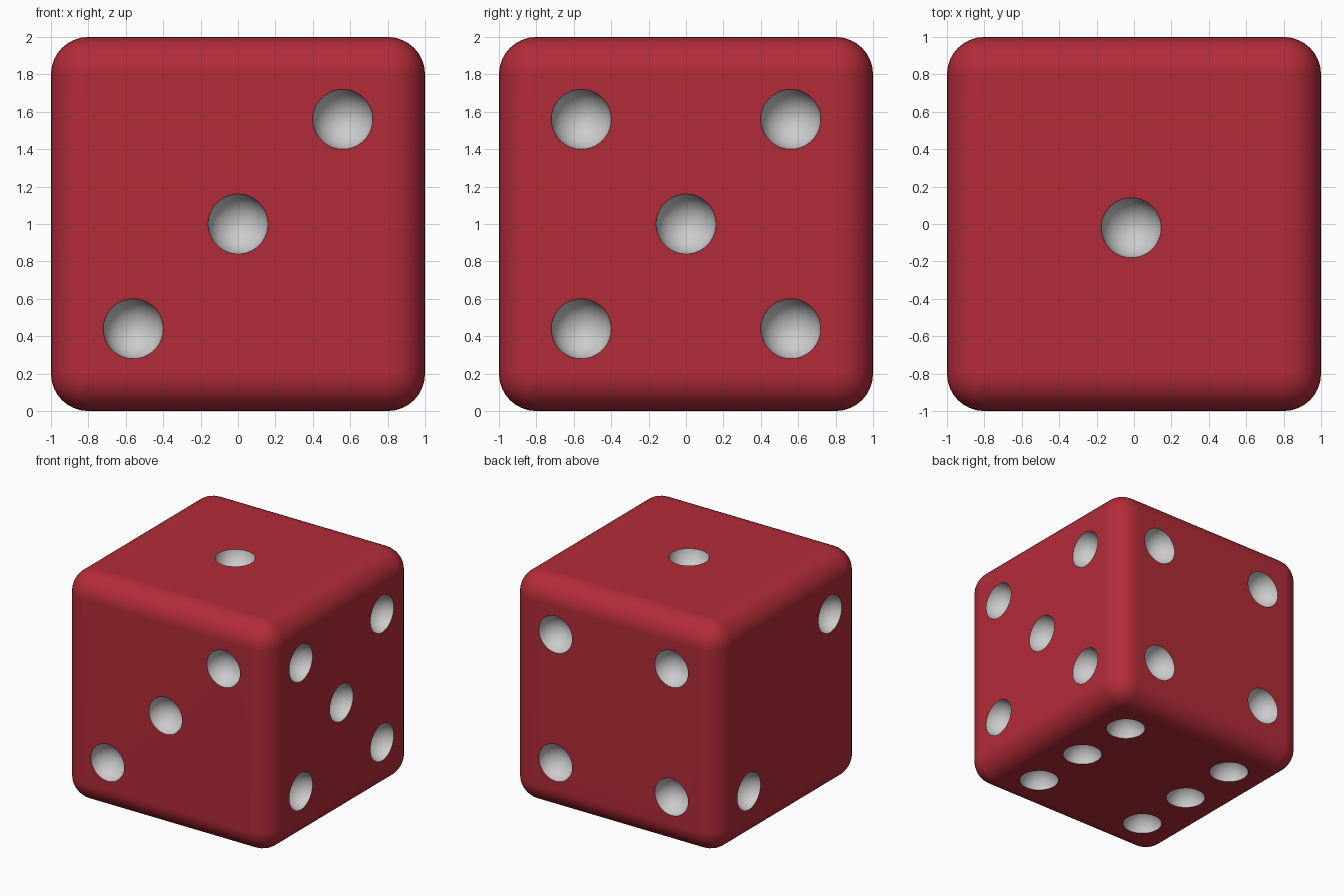
import bpy, bmesh, math
from mathutils import Vector

if "Cube" in bpy.data.objects:
    bpy.data.objects.remove(bpy.data.objects["Cube"])

HALF, RADIUS, PIP, D = 1.0, 0.2, 0.162, 0.56
PIP_LIFT = 0.02          # pip sphere centres sit just outside the face


def material(name, rgb):
    m = bpy.data.materials.new(name)
    m.diffuse_color = (*rgb, 1)
    m.use_nodes = True
    m.node_tree.nodes["Principled BSDF"].inputs["Base Color"].default_value = m.diffuse_color
    return m


def mesh_object(name, bm, mat):
    me = bpy.data.meshes.new(name)
    bm.to_mesh(me)
    bm.free()
    me.materials.append(mat)
    ob = bpy.data.objects.new(name, me)
    bpy.context.collection.objects.link(ob)
    return ob


red = material("red", (0.45, 0.025, 0.04))
white = material("pip_grey", (0.8, 0.8, 0.8))

# Rounded body
bm = bmesh.new()
bmesh.ops.create_cube(bm, size=2 * HALF)
bmesh.ops.bevel(bm, geom=bm.edges[:], offset=RADIUS, offset_type='OFFSET',
                segments=8, profile=0.5, affect='EDGES')
bmesh.ops.translate(bm, verts=bm.verts, vec=(0, 0, HALF))
for f in bm.faces:
    f.smooth = True
die = mesh_object("die_body", bm, red)

# Pip layouts: axis, side, and the two in-plane coordinates in axis order
corners = [(a, b) for a in (-D, D) for b in (-D, D)]
layout = [
    (2, 1, [(-0.015, -0.02)]),                              # top: 1
    (0, -1, [(-D, D), (D, -D)]),                            # left: 2
    (1, -1, [(-D, -D), (0, 0), (D, D)]),                    # front: 3
    (1, 1, corners),                                        # back: 4
    (0, 1, corners + [(0, 0)]),                             # right: 5
    (2, -1, corners + [(-D, 0), (D, 0)]),                   # bottom: 6
]

# All pip cutters in one mesh
bm = bmesh.new()
for axis, side, spots in layout:
    normal = Vector((0, 0, 0))
    normal[axis] = side
    turn = Vector((0, 0, 1)).rotation_difference(normal).to_matrix().to_4x4()
    for spot in spots:
        c = list(spot)
        c.insert(axis, side * (HALF + PIP_LIFT))
        new = bmesh.ops.create_uvsphere(bm, u_segments=40, v_segments=20, radius=PIP)
        bmesh.ops.transform(bm, matrix=turn, verts=new["verts"])
        bmesh.ops.translate(bm, verts=new["verts"], vec=Vector(c) + Vector((0, 0, HALF)))
for f in bm.faces:
    f.smooth = True
cutter = mesh_object("pip_cutter", bm, white)
cutter.hide_render = True

# Carve the pips, carrying their colour over
cut = die.modifiers.new("pips", 'BOOLEAN')
cut.operation = 'DIFFERENCE'
cut.solver = 'EXACT'
cut.object = cutter
cut.material_mode = 'TRANSFER'
bpy.ops.object.select_all(action='DESELECT')
bpy.context.view_layer.objects.active = die
die.select_set(True)
bpy.ops.object.modifier_apply(modifier=cut.name)
bpy.data.objects.remove(cutter)

# Smooth bevels and bowls, crisp pip rims, flat main faces
bpy.ops.object.shade_smooth_by_angle(angle=math.radians(35))
wn = die.modifiers.new("face_normals", 'WEIGHTED_NORMAL')
wn.keep_sharp = True
